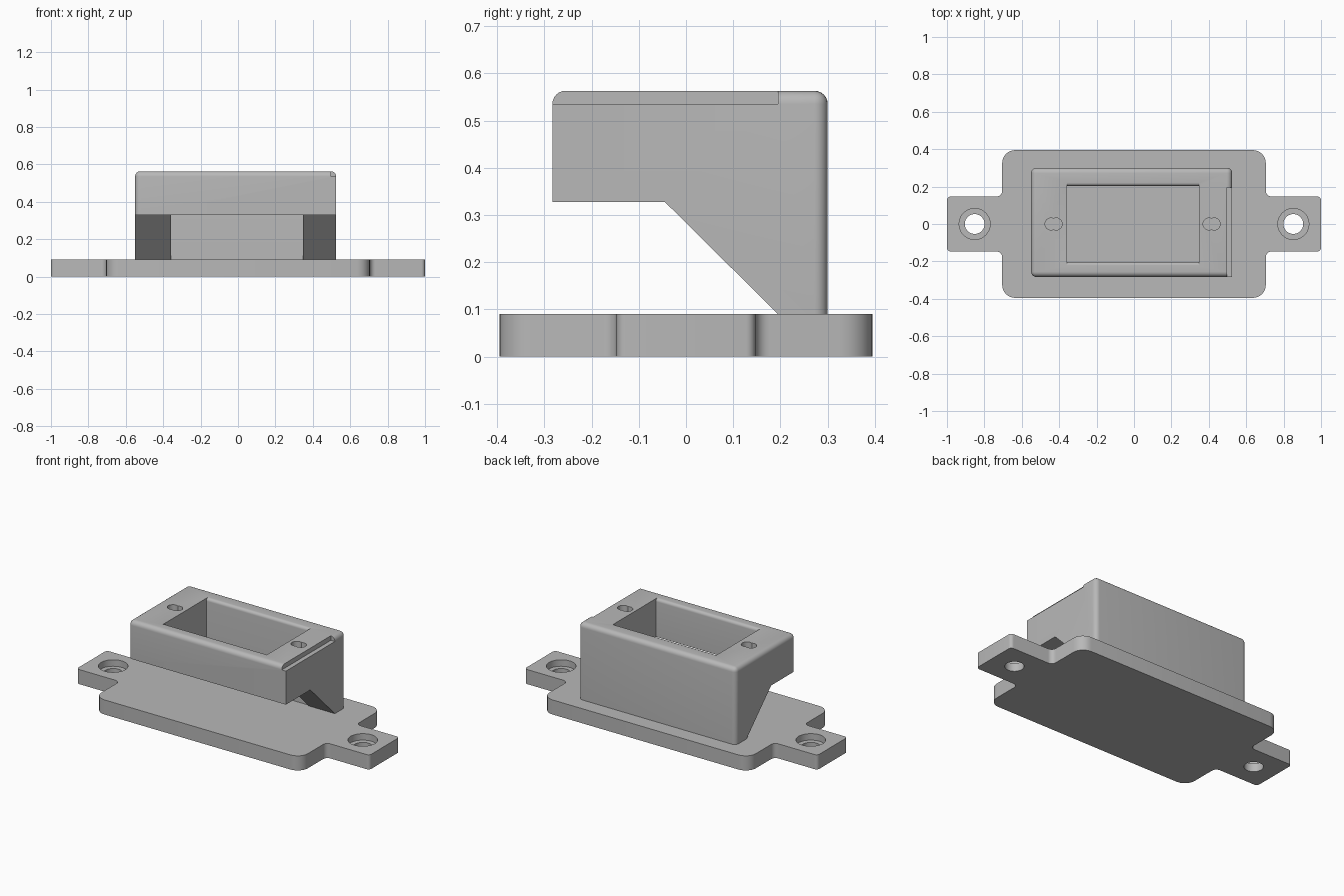
import bpy, bmesh, math
from mathutils import Vector

cube = bpy.data.objects.get("Cube")
if cube:
    bpy.data.objects.remove(cube, do_unlink=True)

grey = bpy.data.materials.new("plain grey")
grey.use_nodes = True
GREY = (0.48, 0.48, 0.48, 1)
grey.diffuse_color = GREY
grey.node_tree.nodes["Principled BSDF"].inputs["Base Color"].default_value = GREY


def prism(name, points, axis, low, high, bevels=()):
    """Extrude an outline along x or z, then round edges by (rule, radius)."""
    place = (lambda p, t: (t, *p)) if axis == "x" else (lambda p, t: (*p, t))
    bm = bmesh.new()
    face = bm.faces.new([bm.verts.new(place(p, low)) for p in points])
    ext = bmesh.ops.extrude_face_region(bm, geom=[face])["geom"]
    shift = Vector(place((0, 0), high - low))
    bmesh.ops.translate(bm, vec=shift, verts=[g for g in ext if isinstance(g, bmesh.types.BMVert)])
    bmesh.ops.recalc_face_normals(bm, faces=bm.faces)
    for rule, radius in bevels:
        edges = [e for e in bm.edges if rule(e.verts[0].co, e.verts[1].co)]
        bmesh.ops.bevel(bm, geom=edges, offset=radius, segments=6, profile=0.5, affect="EDGES")
    mesh = bpy.data.meshes.new(name)
    bm.to_mesh(mesh)
    bm.free()
    mesh.materials.append(grey)
    obj = bpy.data.objects.new(name, mesh)
    bpy.context.collection.objects.link(obj)
    return obj


def circle(x, radius, n=40):
    return [(x + radius * math.cos(math.tau * i / n), radius * math.sin(math.tau * i / n))
            for i in range(n)]


def rect(x0, x1, y0, y1):
    return [(x0, y0), (x1, y0), (x1, y1), (x0, y1)]


def cut(obj, cutter):
    mod = obj.modifiers.new("cut", "BOOLEAN")
    mod.operation, mod.solver, mod.object = "DIFFERENCE", "EXACT", cutter
    bpy.context.view_layer.objects.active = obj
    bpy.ops.object.modifier_apply(modifier=mod.name)
    bpy.data.objects.remove(cutter, do_unlink=True)


def finish(obj):
    bpy.ops.object.select_all(action="DESELECT")
    obj.select_set(True)
    bpy.context.view_layer.objects.active = obj
    bpy.ops.object.shade_smooth_by_angle(angle=math.radians(35))


def upright(a, b):
    return abs(a.z - b.z) > 0.05 and (a.xy - b.xy).length < 1e-4


# Mounting plate with two ears
W, D, EAR, T = 0.705, 0.395, 0.147, 0.09
half = [(W, -D), (W, -EAR), (1, -EAR), (1, EAR), (W, EAR), (W, D)]
outline = half + [(-x, -y) for x, y in half]


def corner(x, y):
    return lambda a, b: upright(a, b) and abs(abs(a.x) - x) < 1e-3 and abs(abs(a.y) - y) < 1e-3


plate = prism("mounting_plate", outline, "z", 0, T,
              [(corner(W, D), 0.07), (corner(1, EAR), 0.02), (corner(W, EAR), 0.03)])

# Counterbored screw holes in the ears
for x in (-0.852, 0.852):
    cut(plate, prism("hole_cutter", circle(x, 0.053), "z", -0.1, 0.2))
    cut(plate, prism("bore_cutter", circle(x, 0.083), "z", 0.05, 0.2))
finish(plate)

# Overhanging housing with rounded top and upright edges
X0, X1, Y0, Y1, TOP, R = -0.55, 0.525, -0.283, 0.30, 0.563, 0.028
side = [(Y0, TOP), (Y0, 0.328), (-0.045, 0.328), (0.195, T), (Y1, T), (Y1, TOP)]


def rounded(a, b):
    on_top = min(a.z, b.z) > TOP - 1e-4
    front_right = a.x > 0 and a.y < 0
    return on_top or (upright(a, b) and not front_right)


housing = prism("housing", side, "x", X0, X1, [(rounded, R)])

# Stepped notch along the right top edge
cut(housing, prism("notch_cutter", rect(X1 - R, 0.7, -0.5, 0.195), "z", TOP - R, 0.8))

# Through pocket whose long edges flare at the rim
PY, F = 0.203, 0.018
flare = [(PY + F * (1 - math.cos(a)), TOP - F + F * math.sin(a))
         for a in (math.pi / 2 * i / 6 for i in range(7))]
right_wall = [(PY, -0.1)] + flare + [(PY + F, 0.7)]
pocket = right_wall + [(-y, z) for y, z in reversed(right_wall)]
cut(housing, prism("pocket_cutter", pocket, "x", -0.358, 0.348))

# Twin overlapping pilot holes on each side of the pocket
for x in (-0.43, 0.415):
    for dx in (-0.014, 0.014):
        cut(housing, prism("pilot_cutter", circle(x + dx, 0.032, 24), "z", 0.40, 0.7))
finish(housing)
